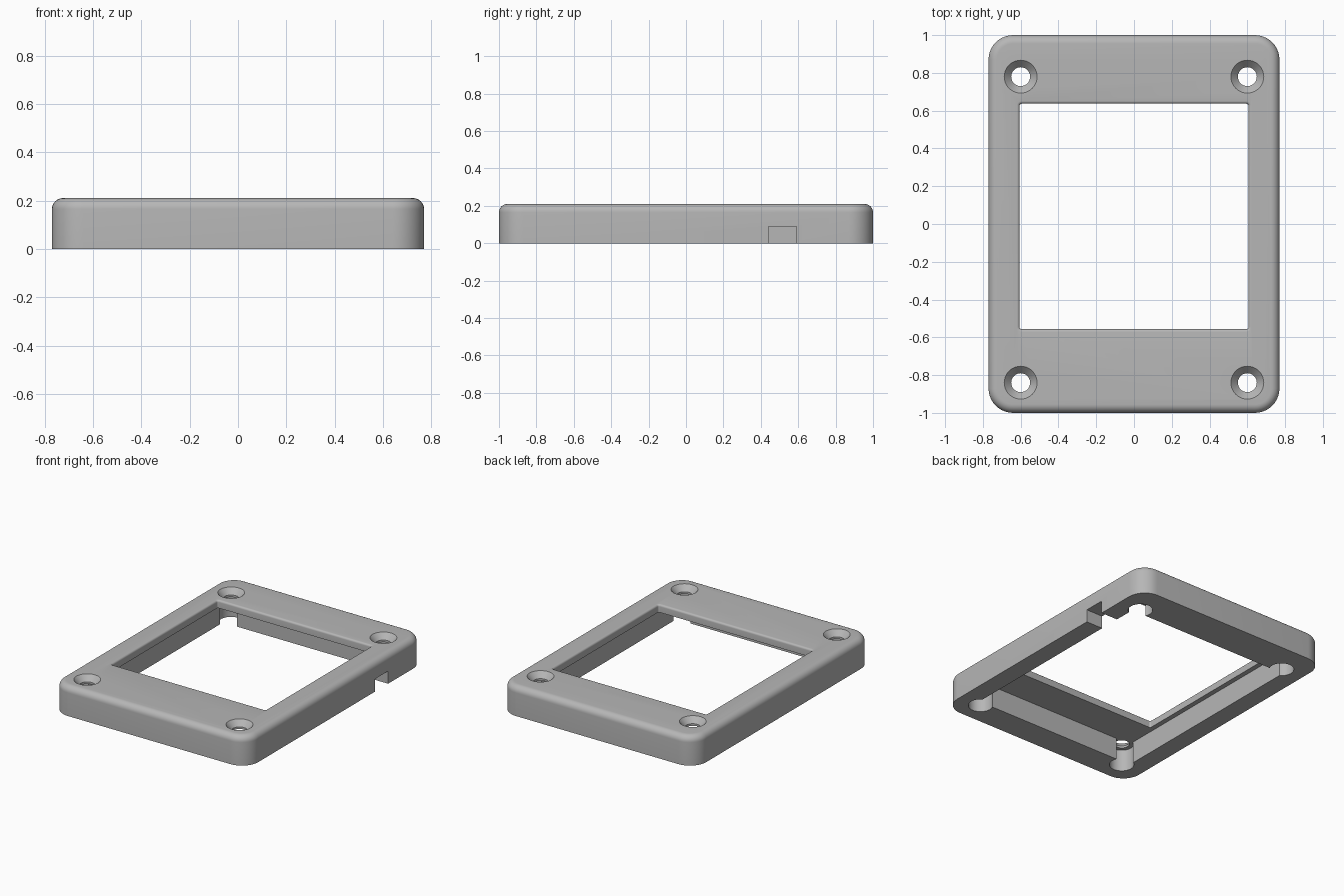
import bpy, bmesh, math

cube = bpy.data.objects.get("Cube")
if cube:
    bpy.data.objects.remove(cube, do_unlink=True)

grey = bpy.data.materials.new("mid_grey")
grey.use_nodes = True
colour = (0.47, 0.47, 0.47, 1)
grey.diffuse_color = colour
grey.node_tree.nodes["Principled BSDF"].inputs["Base Color"].default_value = colour

HEIGHT, LEDGE = 0.21, 0.155


def outline(hx, hy, r, steps=10):
    """Rounded rectangle, anticlockwise."""
    pts = []
    for i, (sx, sy) in enumerate([(1, 1), (-1, 1), (-1, -1), (1, -1)]):
        for k in range(steps + 1):
            a = math.pi / 2 * (i + k / steps)
            pts.append((sx * (hx - r) + r * math.cos(a), sy * (hy - r) + r * math.sin(a)))
    return pts


def loft(name, rings, centre=(0, 0)):
    """Closed solid through rings of (z, half width, half depth, corner radius)."""
    bm = bmesh.new()
    loops = [[bm.verts.new((x + centre[0], y + centre[1], z)) for x, y in outline(hx, hy, r)]
             for z, hx, hy, r in rings]
    n = len(loops[0])
    for low, high in zip(loops, loops[1:]):
        for i in range(n):
            j = (i + 1) % n
            bm.faces.new((low[i], low[j], high[j], high[i]))
    bm.faces.new(loops[0][::-1])
    bm.faces.new(loops[-1])
    bmesh.ops.remove_doubles(bm, verts=bm.verts, dist=1e-5)
    bmesh.ops.recalc_face_normals(bm, faces=bm.faces)
    mesh = bpy.data.meshes.new(name)
    bm.to_mesh(mesh)
    bm.free()
    mesh.materials.append(grey)
    obj = bpy.data.objects.new(name, mesh)
    bpy.context.collection.objects.link(obj)
    return obj


def cut(target, cutter):
    cutter.hide_render = True
    mod = target.modifiers.new("cut", "BOOLEAN")
    mod.operation, mod.solver, mod.object = "DIFFERENCE", "EXACT", cutter
    bpy.context.view_layer.objects.active = target
    bpy.ops.object.modifier_apply(modifier=mod.name)
    bpy.data.objects.remove(cutter, do_unlink=True)


# Outer body with a rounded top edge
fillet = 0.045
rings = [(0, 0.77, 1, 0.13)]
for k in range(9):
    a = math.pi / 2 * k / 8
    inset = fillet * (1 - math.cos(a))
    rings.append((HEIGHT - fillet * (1 - math.sin(a)), 0.77 - inset, 1 - inset, 0.13 - inset))
frame = loft("bezel_frame", rings)

# Shallow recess on the underside
cut(frame, loft("recess_cutter", [(-0.1, 0.64, 0.775, 0.005), (LEDGE, 0.64, 0.775, 0.005)], (0, -0.03)))

# Window with a softly rounded upper lip
lip = 0.014
rings = [(-0.1, 0.606, 0.597, 0.012)]
for k in range(6):
    a = math.pi / 2 * k / 5
    grow = lip * (1 - math.cos(a))
    rings.append((HEIGHT - lip + lip * math.sin(a), 0.606 + grow, 0.597 + grow, 0.012 + grow))
top = rings[-1]
rings.append((0.3, *top[1:]))
cut(frame, loft("window_cutter", rings, (0, 0.04)))

# Corner screw holes: round pocket below, bore, countersink above
hole = [(-0.1, 0.08), (LEDGE, 0.08), (LEDGE, 0.05), (0.17, 0.05), (HEIGHT, 0.087), (0.3, 0.087)]
for x in (-0.6, 0.6):
    for y in (-0.84, 0.78):
        cut(frame, loft("hole_cutter", [(z, r, r, r) for z, r in hole], (x, y)))

# Cable notch through the left wall
cut(frame, loft("notch_cutter", [(-0.1, 0.12, 0.075, 0), (0.09, 0.12, 0.075, 0)], (0.74, 0.515)))

bpy.ops.object.select_all(action="DESELECT")
frame.select_set(True)
bpy.context.view_layer.objects.active = frame
bpy.ops.object.shade_smooth_by_angle(angle=math.radians(30))
